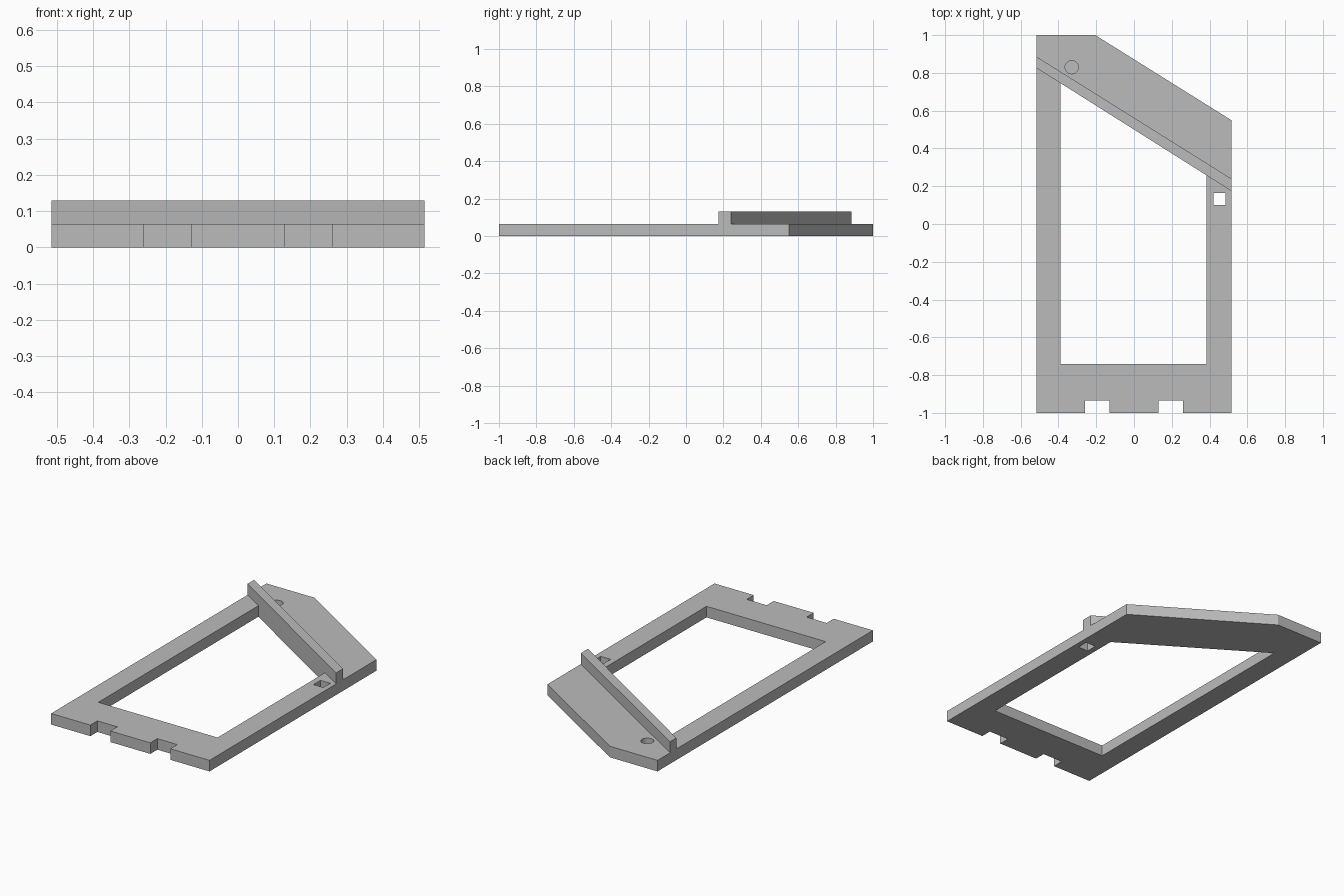
import bpy
import bmesh
from math import cos, sin, tau

if "Cube" in bpy.data.objects:
    bpy.data.objects.remove(bpy.data.objects["Cube"], do_unlink=True)

# Single grey material
grey = bpy.data.materials.new("plain grey")
grey.use_nodes = True
COLOR = (0.5, 0.5, 0.5, 1)
grey.diffuse_color = COLOR
grey.node_tree.nodes["Principled BSDF"].inputs["Base Color"].default_value = COLOR

HALF = 0.515      # half width of the frame
THICK = 0.065     # plate thickness


def slant(x, left, right):
    """Height in y of a slanted line running across the full width."""
    return left + (right - left) * (x + HALF) / (2 * HALF)


def rail_front(x):
    return slant(x, 0.825, 0.175)


def prism(name, outline, z0, z1):
    """Extrude a counter-clockwise outline from z0 to z1."""
    bm = bmesh.new()
    base = bm.faces.new([bm.verts.new((x, y, z0)) for x, y in outline])
    top = bmesh.ops.extrude_face_region(bm, geom=[base], use_keep_orig=True)
    verts = [v for v in top["geom"] if isinstance(v, bmesh.types.BMVert)]
    bmesh.ops.translate(bm, verts=verts, vec=(0, 0, z1 - z0))
    bmesh.ops.recalc_face_normals(bm, faces=bm.faces)
    mesh = bpy.data.meshes.new(name)
    bm.to_mesh(mesh)
    bm.free()
    mesh.materials.append(grey)
    obj = bpy.data.objects.new(name, mesh)
    bpy.context.collection.objects.link(obj)
    return obj


def box(x0, x1, y0, y1):
    return [(x0, y0), (x1, y0), (x1, y1), (x0, y1)]


def cut(target, outline, z0=-0.1, z1=0.2):
    """Cut a prism out of the target and discard the cutter."""
    cutter = prism("cutter", outline, z0, z1)
    cutter.hide_render = True
    mod = target.modifiers.new("cut", "BOOLEAN")
    mod.operation = "DIFFERENCE"
    mod.solver = "EXACT"
    mod.object = cutter
    bpy.context.view_layer.objects.active = target
    bpy.ops.object.modifier_apply(modifier=mod.name)
    bpy.data.objects.remove(cutter, do_unlink=True)


# Base plate with a chamfered back corner; front edge steps around two notches
front_edge = [(-HALF, -1)]
for x0, x1 in ((-0.26, -0.13), (0.13, 0.26)):
    front_edge += [(x0, -1), (x0, -0.935), (x1, -0.935), (x1, -1)]
plate = prism("frame_plate", front_edge + [
    (HALF, -1), (HALF, 0.55), (-0.205, 1), (-HALF, 1)], 0, THICK)

# Main window, bounded at the back by the slanted rail
L, R = -0.39, 0.385
cut(plate, [(L, -0.74), (R, -0.74), (R, rail_front(R)), (L, rail_front(L))])

# Square through hole beside the window
cut(plate, box(0.42, 0.485, 0.10, 0.165))

# Round blind hole behind the rail
circle = [(-0.33 + 0.035 * cos(tau * i / 32), 0.83 + 0.035 * sin(tau * i / 32))
          for i in range(32)]
cut(plate, circle, 0.02)

# Slanted raised rail
prism("slanted_rail", [
    (-HALF, rail_front(-HALF)), (HALF, rail_front(HALF)),
    (HALF, 0.24), (-HALF, 0.885)], THICK, 2 * THICK)
